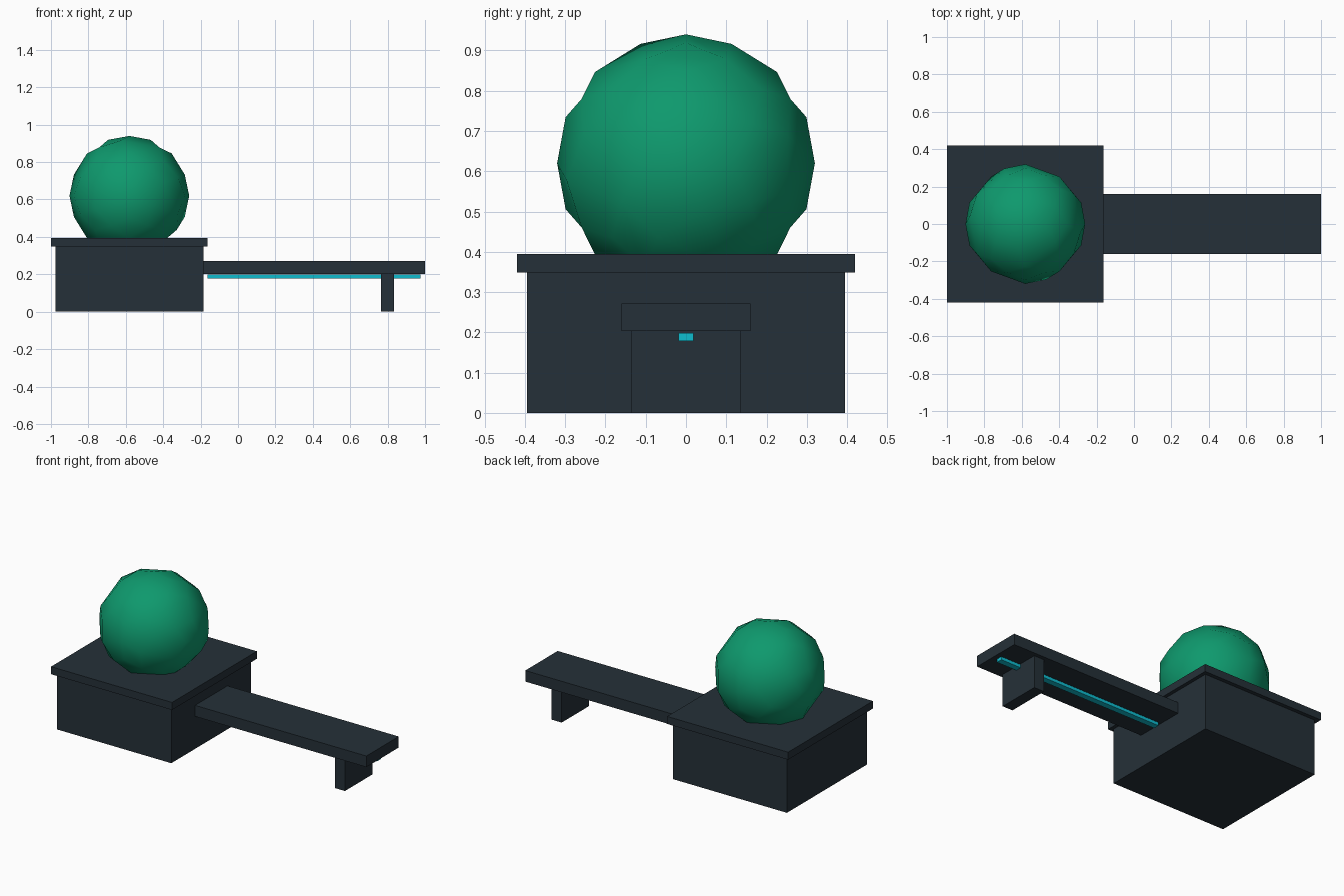
import bpy, bmesh, math
from mathutils import Vector

if "Cube" in bpy.data.objects:
    bpy.data.objects.remove(bpy.data.objects["Cube"])


def material(name, rgb):
    """Flat material from 0-255 sRGB values."""
    def lin(c):
        c /= 255
        return c / 12.92 if c <= 0.04045 else ((c + 0.055) / 1.055) ** 2.4
    m = bpy.data.materials.new(name)
    m.diffuse_color = (*[lin(c) for c in rgb], 1)
    m.use_nodes = True
    m.node_tree.nodes["Principled BSDF"].inputs["Base Color"].default_value = m.diffuse_color
    return m


dark = material("dark_slate", (37, 48, 56))
green = material("green", (14, 153, 109))
cyan = material("cyan", (15, 188, 207))


def finish(name, bm, mat):
    mesh = bpy.data.meshes.new(name)
    bmesh.ops.recalc_face_normals(bm, faces=bm.faces)
    bm.to_mesh(mesh)
    bm.free()
    mesh.materials.append(mat)
    obj = bpy.data.objects.new(name, mesh)
    bpy.context.collection.objects.link(obj)
    return obj


def box(name, x0, x1, half_y, z0, z1, mat):
    bm = bmesh.new()
    bmesh.ops.create_cube(bm, size=1)
    for v in bm.verts:
        v.co = ((x0 + x1) / 2 + v.co.x * (x1 - x0), v.co.y * 2 * half_y,
                (z0 + z1) / 2 + v.co.z * (z1 - z0))
    return finish(name, bm, mat)


def faceted_ball(name, centre, radius, mat):
    """Dodecahedron, each pentagon fanned, each triangle split in four on the sphere."""
    t = (1 + math.sqrt(5)) / 2
    r, s = 1 / t, (-1, 1)
    pts = [(x, y, z) for x in s for y in s for z in s]
    pts += [(0, a * r, b * t) for a in s for b in s]
    pts += [(a * r, b * t, 0) for a in s for b in s]
    pts += [(a * t, 0, b * r) for b in s for a in s]
    pentagons = [(3, 11, 7, 15, 13), (7, 19, 17, 6, 15), (17, 4, 8, 10, 6),
                 (8, 0, 16, 2, 10), (0, 12, 1, 18, 16), (6, 10, 2, 13, 15),
                 (2, 16, 18, 3, 13), (18, 1, 9, 11, 3), (4, 14, 12, 0, 8),
                 (11, 9, 5, 19, 7), (19, 5, 14, 4, 17), (1, 12, 14, 5, 9)]
    bm = bmesh.new()
    verts = [bm.verts.new(Vector((x, -z, y)).normalized()) for x, y, z in pts]
    mids = {}

    def mid(a, b):
        key = frozenset((a, b))
        if key not in mids:
            mids[key] = bm.verts.new((verts[a].co + verts[b].co).normalized())
        return mids[key]

    for p in pentagons:
        for i in (1, 2, 3):
            a, b, c = p[0], p[i], p[i + 1]
            ab, bc, ca = mid(a, b), mid(b, c), mid(c, a)
            for tri in ((verts[a], ab, ca), (ab, verts[b], bc),
                        (ca, bc, verts[c]), (ab, bc, ca)):
                bm.faces.new(tri).smooth = True
    for v in bm.verts:
        v.co = Vector(centre) + v.co * radius
    return finish(name, bm, mat)


# Planter block with overhanging cap
box("planter_base", -0.975, -0.185, 0.395, 0, 0.348, dark)
box("planter_cap", -1.0, -0.163, 0.419, 0.348, 0.395, dark)

# Round shrub sunk into the cap
faceted_ball("shrub", (-0.581, 0, 0.62), 0.32, green)

# Bench slab, its end leg and the light strip underneath
box("bench_seat", -0.19, 1.0, 0.16, 0.203, 0.272, dark)
box("bench_leg", 0.765, 0.835, 0.136, 0, 0.203, dark)
box("light_strip", -0.163, 0.975, 0.019, 0.178, 0.198, cyan)
